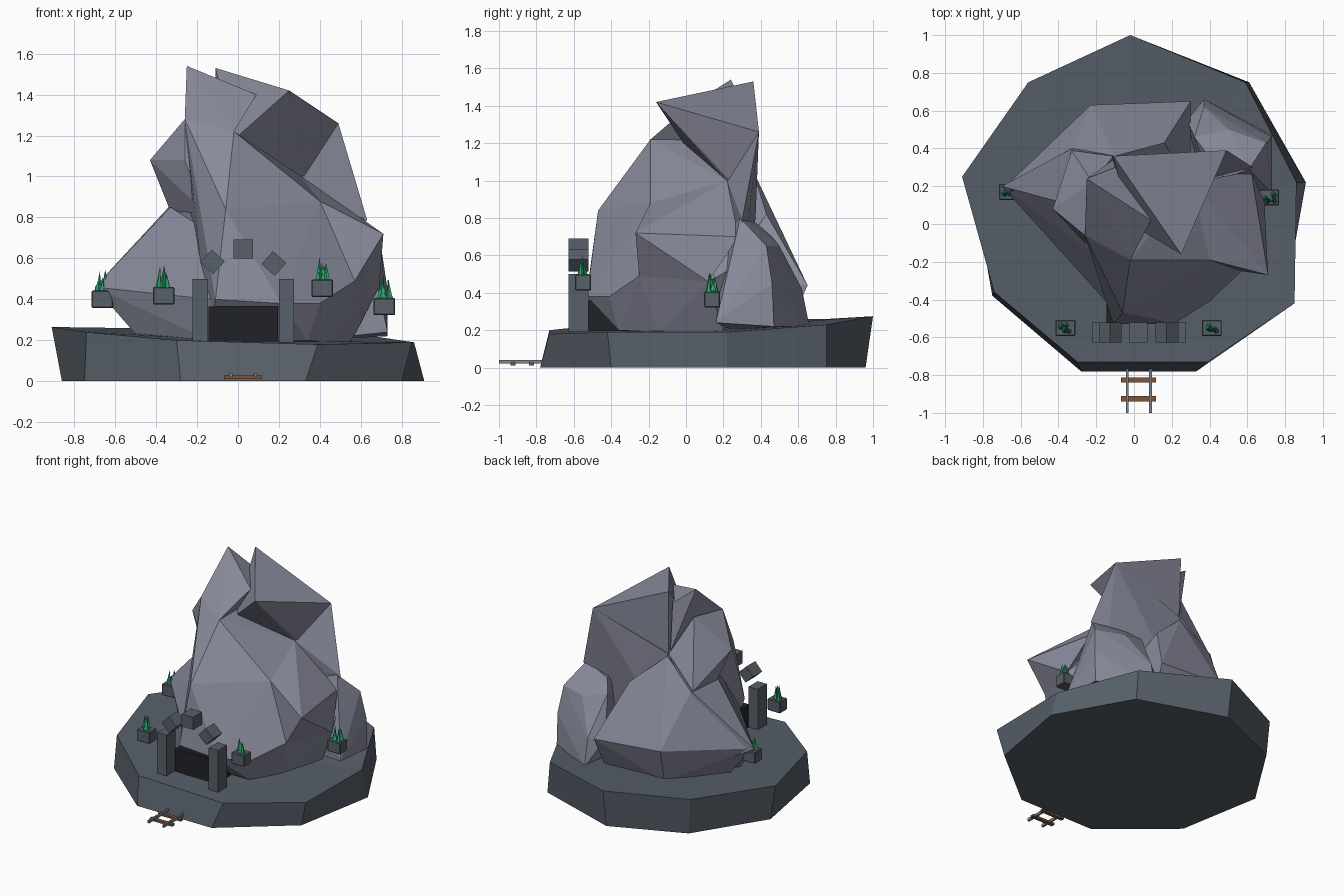
import bpy, bmesh, math, random
from mathutils import Matrix, Vector

if "Cube" in bpy.data.objects:
    bpy.data.objects.remove(bpy.data.objects["Cube"])

random.seed(4)


def material(name, rgb):
    m = bpy.data.materials.new(name)
    m.diffuse_color = (*rgb, 1)
    m.use_nodes = True
    m.node_tree.nodes["Principled BSDF"].inputs["Base Color"].default_value = m.diffuse_color
    return m


ROCK = material("rock_grey", (0.25, 0.26, 0.335))
SLATE = material("slate", (0.095, 0.115, 0.14))
BLACK = material("cave_black", (0.015, 0.016, 0.02))
GREEN = material("leaf_green", (0.03, 0.38, 0.17))
STEEL = material("rail_steel", (0.2, 0.23, 0.28))
WOOD = material("sleeper_wood", (0.23, 0.09, 0.035))


def finish(name, bm, mat):
    bmesh.ops.recalc_face_normals(bm, faces=bm.faces)
    mesh = bpy.data.meshes.new(name)
    bm.to_mesh(mesh)
    bm.free()
    mesh.materials.append(mat)
    ob = bpy.data.objects.new(name, mesh)
    bpy.context.collection.objects.link(ob)
    return ob


def rock(name, points):
    bm = bmesh.new()
    for p in points:
        bm.verts.new(p)
    res = bmesh.ops.convex_hull(bm, input=bm.verts)
    junk = {g for g in res["geom_interior"] if isinstance(g, bmesh.types.BMVert)}
    bmesh.ops.delete(bm, geom=list(junk), context='VERTS')
    return finish(name, bm, ROCK)


def box(name, centre, size, mat, tilt=0):
    bm = bmesh.new()
    m = (Matrix.Translation(centre) @ Matrix.Rotation(tilt, 4, 'Y')
         @ Matrix.Diagonal((*size, 1)))
    bmesh.ops.create_cube(bm, size=1, matrix=m)
    return finish(name, bm, mat)


# nine-sided base slab with an uneven top
low = [(-.28, -.78), (.33, -.78), (.80, -.40), (.91, .22), (.61, .75),
       (-.02, .96), (-.54, .74), (-.86, .24), (-.75, -.38)]
high = [(-.30, -.73, .20), (.39, -.73, .18), (.85, -.42, .19), (.86, .22, .19),
        (.59, .75, .23), (-.02, 1.0, .275), (-.56, .75, .26), (-.91, .25, .265),
        (-.74, -.36, .24)]
bm = bmesh.new()
a = [bm.verts.new((x, y, 0)) for x, y in low]
b = [bm.verts.new(p) for p in high]
mid = bm.verts.new((0, 0, .2))
bm.faces.new(a)
for i in range(9):
    j = (i + 1) % 9
    bm.faces.new((a[i], a[j], b[j], b[i]))
    bm.faces.new((b[i], b[j], mid))
finish("base_slab", bm, SLATE)

# front mass of the mountain, with a shoulder sticking out on the right
rock("main_rock", [
    (-.02, -.19, 1.22), (-.26, -.06, 1.28), (-.09, .05, 1.26), (-.11, .34, 1.08),
    (.31, .22, 1.0), (.40, -.19, .88), (-.06, -.47, .84),
    (.57, -.25, .49), (-.11, -.53, .40), (.21, -.53, .38), (.40, -.41, .38),
    (.34, -.36, .2), (-.14, -.36, .2), (.69, .12, .46), (.45, -.15, .19),
    (.55, .2, .19), (-.2, .3, .2), (.62, .28, .55)])
rock("right_shoulder", [
    (.71, -.27, .72), (.40, -.19, .88), (.31, .22, 1.0), (.57, -.25, .49),
    (.69, .12, .46), (.62, .28, .70), (.3, 0, .6)])

# overhanging summit
rock("summit_rock", [
    (-.11, .36, 1.53), (.25, -.16, 1.42), (.49, .39, 1.26), (.31, .22, 1.0),
    (.09, .02, 1.39), (-.02, .0, 1.18), (-.10, .35, 1.05), (.35, .35, .88)])
rock("summit_shard", [
    (-.25, .24, 1.54), (.09, .02, 1.40), (-.26, -.06, 1.28),
    (-.02, -.19, 1.22), (-.11, .34, 1.08), (-.10, .30, 1.42)])
rock("summit_foot", [
    (.49, .39, 1.26), (.31, .22, 1.0), (.63, .30, .79), (.35, .35, .88),
    (.50, .30, .5), (-.10, .36, 1.07), (-.1, .36, .5), (.1, .2, 1.1)])

# left overhang shard
rock("left_shard", [
    (-.43, .08, 1.08), (-.26, -.06, 1.28), (-.26, -.10, 1.08), (-.33, .12, .83),
    (-.16, -.14, .82), (-.11, .36, 1.07), (-.22, .22, 1.32), (-.33, .39, .86)])

# low rocks on the left, back and right
rock("left_rock", [
    (-.70, .20, .46), (-.33, .10, .85), (-.13, -.22, .72), (-.13, -.43, .40),
    (-.14, -.36, .2), (-.50, .08, .23), (-.33, .40, .86), (-.3, .4, .25),
    (-.1, .1, .8)])
rock("back_rock", [
    (-.68, .20, .46), (-.23, .63, .48), (.30, .65, .44), (-.32, .40, .86),
    (.16, .43, .82), (-.10, .36, 1.05), (-.42, .41, .52), (-.5, .2, .23),
    (-.2, .54, .22), (.28, .54, .2), (.3, .2, .5)])
rock("right_rock", [
    (.61, .29, .80), (.70, .43, .65), (.50, .50, .65), (.38, .38, .77),
    (.73, .47, .22), (.73, .16, .24), (.37, .66, .22), (.37, .62, .42),
    (.35, .25, .2), (.73, .46, .45), (.32, .46, .70), (.28, .55, .4),
    (.42, .22, .74)])

# dark cave mouth
box("cave_mouth", (.025, -.36, .28), (.34, .34, .17), BLACK)

# stone portal: two pillars and three arch stones
for side, x in (("left", -.185), ("right", .237)):
    box(side + "_pillar", (x, -.575, .345), (.075, .105, .31), SLATE)
for name, x, z, tilt in (("keystone", .025, .645, 0),
                         ("left_arch_stone", -.125, .583, math.radians(43)),
                         ("right_arch_stone", .175, .575, math.radians(42))):
    s = .086 if tilt else .095
    box(name, (x, -.575, z), (s, .105, s - .002), SLATE, tilt)


# planters with spiky leaves
def planter(n, x, y, z):
    ob = box(f"planter_{n}", (x, y, z), (.105, .085, .085), SLATE)
    bev = ob.modifiers.new("edge", 'BEVEL')
    bev.width = .005
    bev.segments = 1
    bm = bmesh.new()
    for _ in range(8):
        h = random.uniform(.06, .115)
        foot = Vector((x + random.uniform(-.03, .03),
                       y + random.uniform(-.02, .02), z + .035))
        lean = Vector(((x - foot.x) * .3, (y - foot.y) * .3, h))
        m = (Matrix.Translation(foot + lean / 2)
             @ lean.to_track_quat('Z', 'Y').to_matrix().to_4x4())
        bmesh.ops.create_cone(bm, cap_ends=True, segments=5, radius1=.016,
                              radius2=0, depth=h, matrix=m)
    finish(f"leaves_{n}", bm, GREEN)


for n, p in enumerate([(-.662, .17, .40), (-.363, -.55, .418),
                       (.412, -.55, .455), (.715, .14, .365)]):
    planter(n, *p)

# short track leading out
for side, x in (("left", -.035), ("right", .087)):
    box(side + "_rail", (x, -.87, .031), (.014, .26, .02), STEEL)
for n, y in enumerate((-.825, -.925)):
    box(f"sleeper_{n}", (.025, y, .02), (.185, .027, .016), WOOD)
